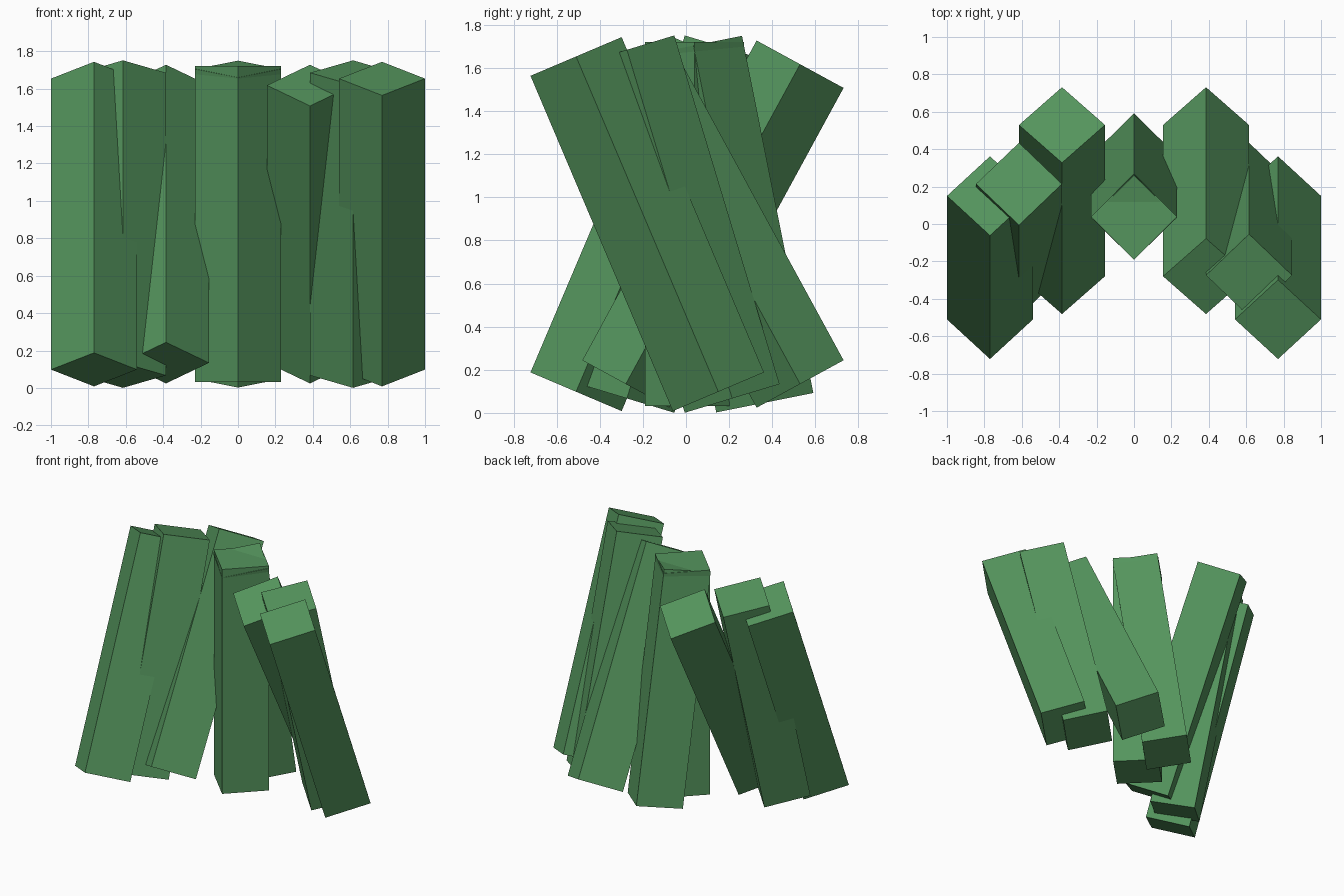
import bpy
from math import radians
from mathutils import Matrix

if "Cube" in bpy.data.objects:
    bpy.data.objects.remove(bpy.data.objects["Cube"])

LENGTH = 1.69      # post length
SIDE = 0.325       # square side, half diagonal = 0.23
MID_Z = 0.876

green = bpy.data.materials.new("green")
green.diffuse_color = (0.09, 0.30, 0.11, 1)
green.use_nodes = True
green.node_tree.nodes["Principled BSDF"].inputs["Base Color"].default_value = green.diffuse_color


def post(name, x, y, lean):
    """Square post turned 45 degrees on its axis; lean > 0 tips its top backward."""
    bpy.ops.mesh.primitive_cube_add(size=1)
    ob = bpy.context.object
    ob.name = name
    shape = Matrix.Rotation(radians(45), 4, 'Z') @ Matrix.Diagonal((SIDE, SIDE, LENGTH, 1))
    ob.data.transform(shape)
    ob.location = (x, y, MID_Z)
    ob.rotation_euler.x = radians(-lean)
    ob.data.materials.append(green)


# Side posts: left ones lean backward, right ones lean forward
for name, x, y, lean in (("outer_post", 0.77, -0.18, 23.0),
                         ("middle_post", 0.615, -0.03, 16.8),
                         ("inner_post", 0.385, 0.125, 28.6)):
    post(name + "_left", -x, y, lean)
    post(name + "_right", x, y, -lean)

# Two central posts: one upright, one slightly tilted
post("upright_post", 0, 0.04, 0)
post("tilted_post", 0, 0.2, -11.3)
